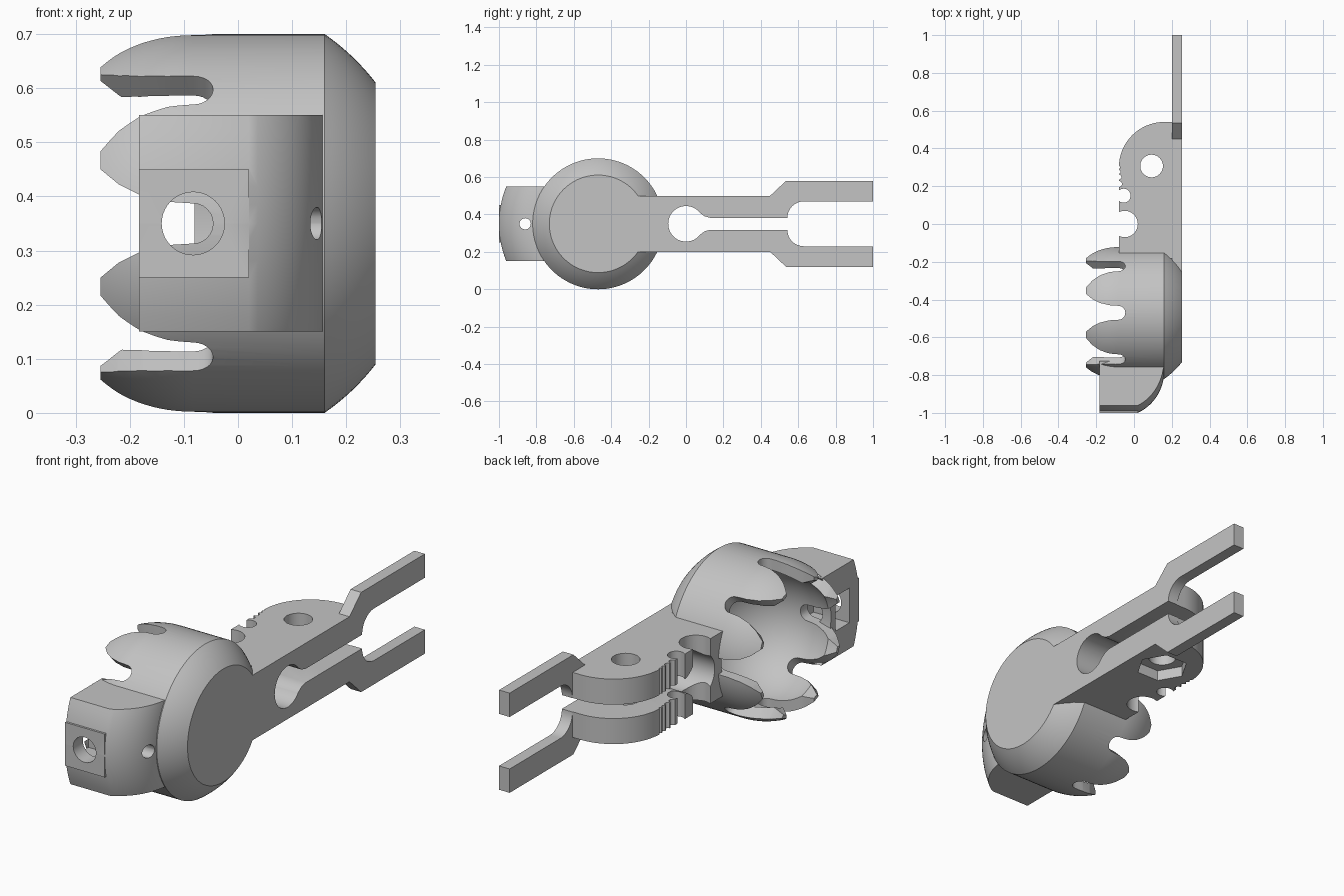
import bpy, bmesh, math
from mathutils import Matrix, Vector

if "Cube" in bpy.data.objects:
    bpy.data.objects.remove(bpy.data.objects["Cube"], do_unlink=True)

grey = bpy.data.materials.new("plain grey")
grey.use_nodes = True
grey.diffuse_color = (0.55, 0.55, 0.55, 1)
grey.node_tree.nodes["Principled BSDF"].inputs["Base Color"].default_value = grey.diffuse_color

CY, CZ = -0.47, 0.35      # cup axis, running along x
BX = -0.083               # ball centre on that axis
FACE = 0.254              # outer flat side


def make(name, bm):
    bmesh.ops.recalc_face_normals(bm, faces=bm.faces)
    mesh = bpy.data.meshes.new(name)
    bm.to_mesh(mesh)
    bm.free()
    mesh.materials.append(grey)
    ob = bpy.data.objects.new(name, mesh)
    bpy.context.collection.objects.link(ob)
    return ob


def arc(cx, cy, r, a0, a1, n=16):
    angles = [math.radians(a0 + (a1 - a0) * i / n) for i in range(n + 1)]
    return [(cx + r * math.cos(a), cy + r * math.sin(a)) for a in angles]


def prism(name, pts, axis, lo, hi):
    """Extrude an outline; its plane is (y,z), (x,z) or (x,y) for axis x, y or z."""
    place = {"x": lambda p, h: (h, p[0], p[1]),
             "y": lambda p, h: (p[0], h, p[1]),
             "z": lambda p, h: (p[0], p[1], h)}[axis]
    bm = bmesh.new()
    face = bm.faces.new([bm.verts.new(place(p, lo)) for p in pts])
    top = bmesh.ops.extrude_face_region(bm, geom=[face])["geom"]
    shift = Vector(place((0, 0), hi - lo))
    bmesh.ops.translate(bm, vec=shift, verts=[v for v in top if isinstance(v, bmesh.types.BMVert)])
    return make(name, bm)


def box(name, x, y, z):
    return prism(name, [(x[0], y[0]), (x[1], y[0]), (x[1], y[1]), (x[0], y[1])], "z", *z)


def rod(c, r, axis, lo, hi, n=40):
    return prism("cutter", arc(c[0], c[1], r, 0, 360, n)[:-1], axis, lo, hi)


def revolve(name, profile, closed):
    """Spin an (x, radius) profile around the cup axis."""
    bm = bmesh.new()
    vs = [bm.verts.new((x, CY, CZ + r)) for x, r in profile]
    es = [bm.edges.new(p) for p in zip(vs, vs[1:])]
    if closed:
        es.append(bm.edges.new((vs[-1], vs[0])))
    bmesh.ops.spin(bm, geom=vs + es, cent=(0, CY, CZ), axis=(1, 0, 0),
                   angle=math.tau, steps=96, use_merge=False)
    bmesh.ops.remove_doubles(bm, verts=bm.verts, dist=1e-5)
    return make(name, bm)


def cut(ob, tool, operation="DIFFERENCE"):
    mod = ob.modifiers.new("cut", "BOOLEAN")
    mod.operation, mod.solver, mod.object = operation, "EXACT", tool
    bpy.context.view_layer.objects.active = ob
    bpy.ops.object.modifier_apply(modifier=mod.name)
    bpy.data.objects.remove(tool, do_unlink=True)


# Cup: rounded shell with a spherical cavity
outer = 0.35
dome_end = 180 - math.degrees(math.acos((FACE + BX) / outer))
big = math.hypot(outer, 0.16 - BX)
a_face = math.degrees(math.acos((FACE - BX) / big))
a_side = math.degrees(math.acos((0.16 - BX) / big))
profile = [(FACE, 0)] + arc(BX, 0, big, a_face, a_side, 8)
profile += arc(BX, 0, outer, 90, dome_end, 12)
profile += [(-FACE, 0.29)] + arc(BX, 0, 0.30, 116, 0, 28)
cup = revolve("socket_cup", profile, False)

# Eight slots part the rim into pointed petals
half = [(-0.13, 0.04), (-0.18, 0.052), (-0.22, 0.072), (-0.254, 0.1), (-0.28, 0.125)]
slot = [(x, -t) for x, t in reversed(half)] + arc(BX, 0, 0.037, -90, 90, 12) + half
for i in range(8):
    tool = prism("cutter", slot, "z", 0.2, 0.42)
    tool.data.transform(Matrix.Translation((0, CY, CZ)) @ Matrix.Rotation(i * math.pi / 4, 4, "X"))
    cut(cup, tool)

# Front block: revolved barrel trimmed to a square, with a flat plate
left = -0.183
a_edge = math.degrees(math.acos((0.02 - BX) / 0.243))
barrel = [(left, 0.325), (left, 0.53)] + arc(BX, 0.31, 0.243, a_edge, 4, 14) + [(0.159, 0.325)]
block = revolve("front_block", barrel, True)
cut(block, box("cutter", (-0.5, 0.5), (-1.2, -0.65), (0.15, 0.55)), "INTERSECT")
cut(block, box("plate", (left, 0.02), (-1, -0.94), (0.25, 0.45)), "UNION")
cut(block, box("cutter", (-0.3, 0.0), (-0.93, -0.83), (0.27, 0.43)))
cut(block, rod((BX, CZ), 0.058, "y", -1.1, -0.7))
cut(block, rod((-0.86, CZ), 0.03, "x", -0.3, 0.3, 24))

# Arm: flat lever with rounded back corner
outline = [(-0.08, -0.27), (FACE, -0.27), (FACE, 0.54)] + arc(0.16, 0.3, 0.24, 90, 180, 20)
arm = prism("arm", outline, "z", 0.2, 0.5)
cut(arm, rod((CY, CZ), 0.325, "x", -0.5, 0.2, 96))

# Notches on the inner edge, pivot hole and hexagonal nut pocket
notches = [(-0.05, 0, 0.07), (-0.055, 0.15, 0.037), (-0.08, 0.212, 0.016),
           (-0.08, 0.248, 0.013), (-0.08, 0.276, 0.009), (-0.08, 0.3, 0.007)]
for x, y, r in notches:
    cut(arm, rod((x, y), r, "z", 0.1, 0.6, 32))
cut(arm, rod((0.093, 0.307), 0.06, "z", 0.1, 0.6))
cut(arm, rod((0.093, 0.307), 0.115, "z", 0.1, 0.25, 6))

# Keyhole slot that splits the arm into two leaves
cut(arm, rod((0, CZ), 0.095, "x", -0.5, 0.5, 48))
flare = [(0.03, 0.06), (0.075, 0.058), (0.1, 0.04), (0.13, 0.032), (0.7, 0.032)]
keyhole = [(y, CZ + h) for y, h in flare] + [(y, CZ - h) for y, h in reversed(flare)]
cut(arm, prism("cutter", keyhole, "x", -0.5, 0.5))

# Two tines, mirrored about the middle of the arm
tine = [(0.43, 0.032), (0.43, 0.15), (0.45, 0.15), (0.535, 0.23), (1, 0.23), (1, 0.12)]
tine += arc(0.63, 0.032, 0.088, 90, 180, 12)
for name, side in (("upper_tine", 1), ("lower_tine", -1)):
    prism(name, [(y, CZ + side * h) for y, h in tine], "x", 0.2, FACE)

# Smooth curved surfaces, keep the edges sharp
bpy.ops.object.select_all(action="DESELECT")
for ob in (cup, block, arm, bpy.data.objects["upper_tine"], bpy.data.objects["lower_tine"]):
    ob.select_set(True)
    bpy.context.view_layer.objects.active = ob
bpy.ops.object.shade_smooth_by_angle(angle=math.radians(30))
